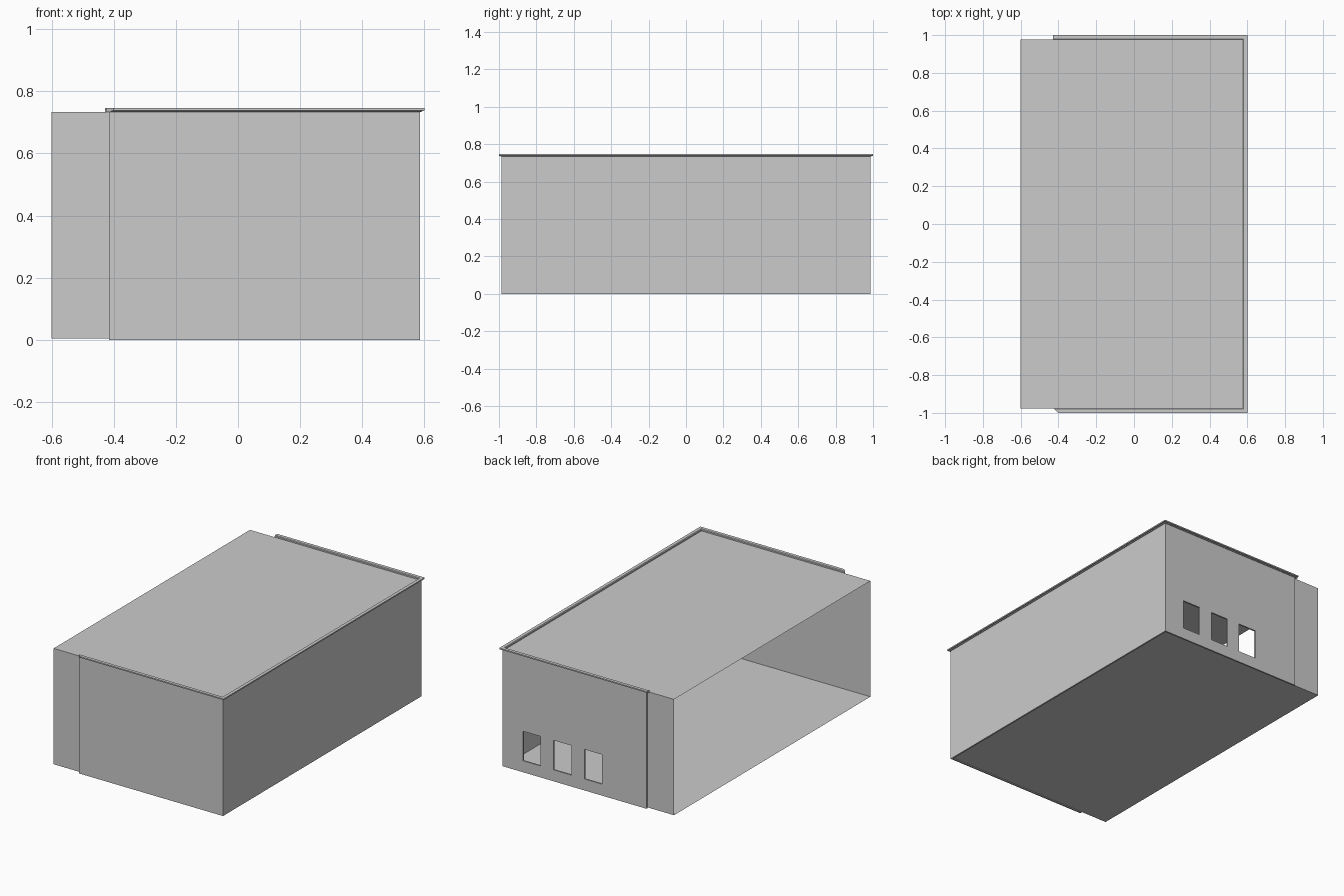
import bpy, bmesh

if "Cube" in bpy.data.objects:
    bpy.data.objects.remove(bpy.data.objects["Cube"])

X_OPEN, X_SEAM, X_END = -0.60, -0.415, 0.586
Y_IN, Y_OUT = 0.976, 0.986
Z_FLOOR, Z_ROOF = 0.005, 0.734


def mesh_object(name, verts, faces):
    me = bpy.data.meshes.new(name)
    me.from_pydata(verts, [], faces)
    bm = bmesh.new()
    bm.from_mesh(me)
    bmesh.ops.recalc_face_normals(bm, faces=bm.faces)
    bm.to_mesh(me)
    bm.free()
    ob = bpy.data.objects.new(name, me)
    bpy.context.collection.objects.link(ob)
    return ob


def box(name, x0, x1, y0, y1, z0, z1):
    v = [(x, y, z) for x in (x0, x1) for y in (y0, y1) for z in (z0, z1)]
    f = [(0, 1, 3, 2), (4, 6, 7, 5), (0, 4, 5, 1),
         (2, 3, 7, 6), (0, 2, 6, 4), (1, 5, 7, 3)]
    return mesh_object(name, v, f)


# Floor and roof sheets, running out to the open left side
for name, z in (("floor", Z_FLOOR), ("roof", Z_ROOF)):
    mesh_object(name, [(X_OPEN, -Y_IN, z), (X_END, -Y_IN, z),
                       (X_END, Y_IN, z), (X_OPEN, Y_IN, z)], [(0, 1, 2, 3)])

# Thin end panels beside the open left side
for name, y in (("front_end_panel", -Y_IN), ("back_end_panel", Y_IN)):
    mesh_object(name, [(X_OPEN, y, Z_FLOOR), (X_SEAM, y, Z_FLOOR),
                       (X_SEAM, y, Z_ROOF), (X_OPEN, y, Z_ROOF)], [(0, 1, 2, 3)])

# Main walls
box("front_wall", X_SEAM, X_END, -Y_OUT, -Y_IN, 0, Z_ROOF)
box("right_wall", X_END - 0.01, X_END, -Y_IN, Y_IN, 0, Z_ROOF)
back = box("back_wall", X_SEAM, X_END, Y_IN, Y_OUT, 0, Z_ROOF)

# Three window openings in the back wall
for x in (0.384, 0.170, -0.045):
    cutter = box("window_cutter", x - 0.062, x + 0.062, 0.9, 1.1, 0.072, 0.258)
    cutter.hide_render = True
    mod = back.modifiers.new("window", "BOOLEAN")
    mod.operation, mod.solver, mod.object = "DIFFERENCE", "EXACT", cutter
    bpy.context.view_layer.objects.active = back
    bpy.ops.object.modifier_apply(modifier=mod.name)
    bpy.data.objects.remove(cutter)

# Cornice: stepped profile (outward offset, height) swept round three sides
profile = [(-0.010, 0.733), (0.004, 0.733), (0.008, 0.737), (0.014, 0.738),
           (0.014, 0.746), (-0.006, 0.746), (-0.010, 0.742)]
n = len(profile)
rings = [
    [(X_SEAM + d, -Y_OUT - d, z) for d, z in profile],   # chamfered front end
    [(X_END + d, -Y_OUT - d, z) for d, z in profile],
    [(X_END + d, Y_OUT + d, z) for d, z in profile],
    [(-0.428, Y_OUT + d, z) for d, z in profile],        # square back end
]
faces = [(r * n + i, r * n + (i + 1) % n, (r + 1) * n + (i + 1) % n, (r + 1) * n + i)
         for r in range(3) for i in range(n)]
faces += [tuple(range(n)), tuple(range(3 * n, 4 * n))]
mesh_object("cornice", [p for ring in rings for p in ring], faces)
